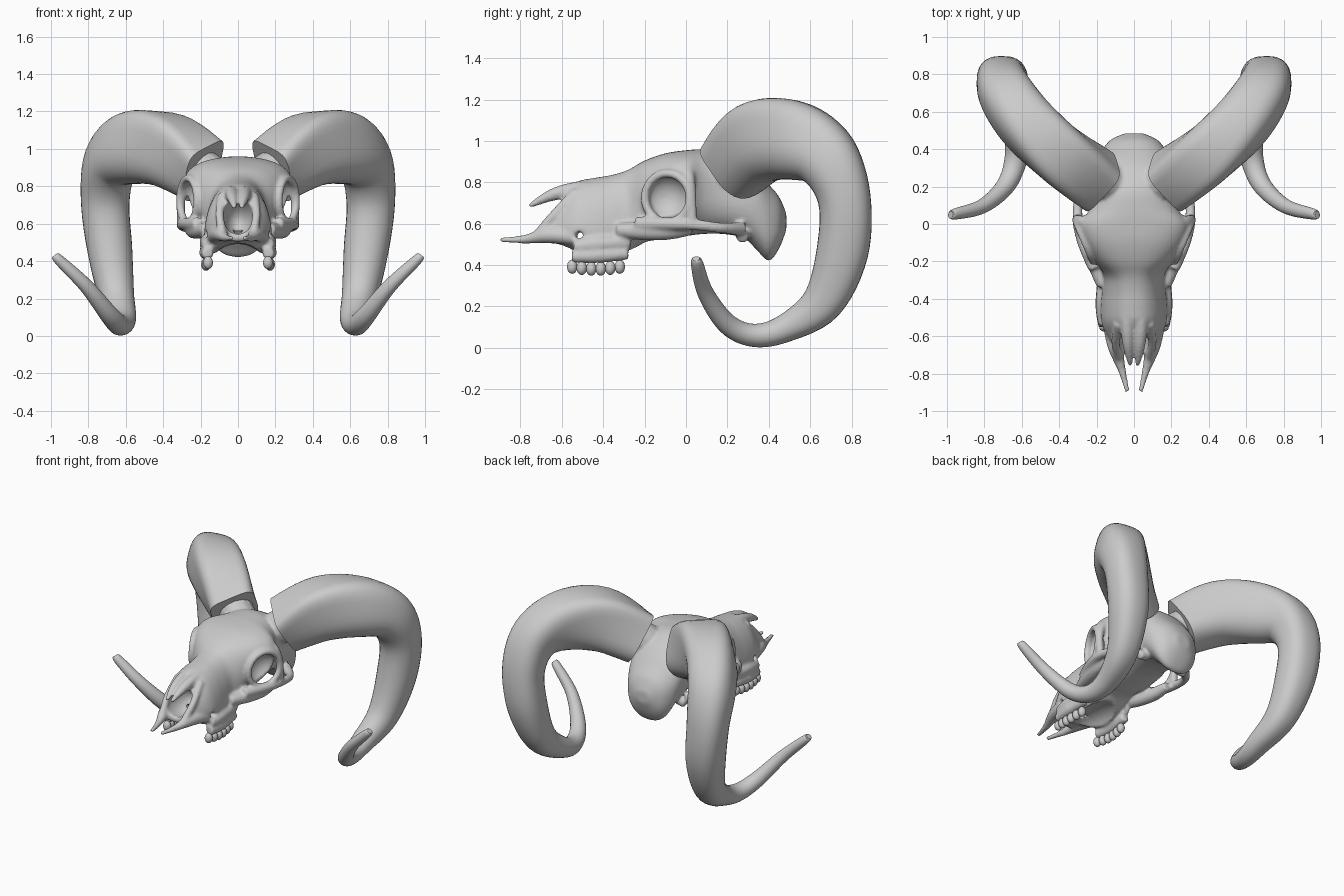
import bpy, bmesh
from math import sin, cos, pi, copysign
from mathutils import Vector, Matrix

if "Cube" in bpy.data.objects:
    bpy.data.objects.remove(bpy.data.objects["Cube"])


def spline(pts, steps):
    """Catmull-Rom through tuples of any length."""
    out, n = [], len(pts)
    for i in range(n - 1):
        a, b, c, d = (pts[max(i - 1, 0)], pts[i], pts[i + 1], pts[min(i + 2, n - 1)])
        for k in range(steps):
            t = k / steps
            out.append([0.5 * (2 * q + (r - p) * t + (2 * p - 5 * q + 4 * r - s) * t * t
                               + (3 * q - p - 3 * r + s) * t ** 3) for p, q, r, s in zip(a, b, c, d)])
    return out + [list(pts[-1])]


def finish(name, bm):
    bmesh.ops.recalc_face_normals(bm, faces=bm.faces)
    me = bpy.data.meshes.new(name)
    bm.to_mesh(me)
    bm.free()
    ob = bpy.data.objects.new(name, me)
    bpy.context.collection.objects.link(ob)
    return ob


def loft(name, rings):
    bm = bmesh.new()
    vs = [[bm.verts.new(p) for p in r] for r in rings]
    n = len(vs[0])
    for a, b in zip(vs, vs[1:]):
        for i in range(n):
            bm.faces.new((a[i], a[(i + 1) % n], b[(i + 1) % n], b[i]))
    bm.faces.new(vs[0])
    bm.faces.new(vs[-1])
    return finish(name, bm)


def sup(t, n):
    c, s = cos(t), sin(t)
    return copysign(abs(c) ** (2 / n), c), copysign(abs(s) ** (2 / n), s)


def tube(name, pts, side, steps=6, sides=14):
    """Round tapered bar along (x, y, z, radius) points."""
    p = spline(pts, steps)
    rings = []
    for i, q in enumerate(p):
        T = (Vector(p[min(i + 1, len(p) - 1)][:3]) - Vector(p[max(i - 1, 0)][:3])).normalized()
        A = T.cross(Vector((0.3, 0.1, 1))).normalized()
        B = T.cross(A)
        ring = [Vector(q[:3]) + (A * cos(2 * pi * k / sides) + B * sin(2 * pi * k / sides)) * q[3]
                for k in range(sides)]
        rings.append([(v.x * side, v.y, v.z) for v in ring])
    return loft(name, rings)


def ball(name, c, r, tilt=0.0):
    bm = bmesh.new()
    bmesh.ops.create_uvsphere(bm, u_segments=28, v_segments=18, radius=1)
    bm.transform(Matrix.Translation(c) @ Matrix.Rotation(tilt, 4, 'X') @ Matrix.Diagonal((*r, 1)))
    return finish(name, bm)


# Skull body: y, top z, bottom z, half width, widening toward the bottom
body = [(-.69, .62, .505, .09, .1), (-.61, .72, .50, .13, .25), (-.53, .80, .45, .165, .25),
        (-.45, .82, .42, .172, .22), (-.36, .835, .42, .165, .2), (-.28, .86, .45, .16, .12),
        (-.20, .905, .51, .205, -.1), (-.10, .94, .525, .26, -.2), (0, .955, .54, .275, -.25),
        (.08, .96, .55, .23, -.15), (.18, .955, .55, .205, 0), (.28, .91, .53, .20, 0),
        (.34, .86, .475, .19, -.1), (.40, .79, .42, .165, -.1), (.45, .73, .48, .125, 0),
        (.485, .65, .57, .05, 0)]
rings = []
for y, zt, zb, w, k in spline(body, 4):
    ring = []
    for i in range(48):
        u, v = sup(2 * pi * i / 48, 2.4)
        ring.append((w * u * (1 - k * v), y, (zt + zb) / 2 + v * (zt - zb) / 2))
    rings.append(ring)
skull = loft("skull", rings)

# Openings: nose, palate, foramen, eye sockets, temporal hollows
cutters = [ball("nose_cut", (0, -.665, .65), (.085, .18, .105), -.3),
           ball("palate_cut", (0, -.43, .40), (.125, .33, .11)),
           ball("foramen_cut", (0, -.515, .535), (1, .022, .028))]
for s in (1, -1):
    cutters.append(ball("socket_cut", (.297 * s, -.103, .725), (.118, .118, .118)))
    cutters.append(ball("temple_cut", (.315 * s, .125, .675), (.105, .09, .085)))
bpy.context.view_layer.objects.active = skull
for c in cutters:
    m = skull.modifiers.new("cut", 'BOOLEAN')
    m.operation = 'DIFFERENCE'
    m.object = c
    bpy.ops.object.modifier_apply(modifier=m.name)
    bpy.data.objects.remove(c)

# Added bones on both sides
bones = {
    "nasal_bone": [(.04, -.40, .772, .04), (.036, -.53, .765, .039), (.031, -.65, .738, .03), (.019, -.758, .685, .012)],
    "front_prong": [(.13, -.53, .535, .04), (.10, -.66, .545, .04), (.065, -.78, .525, .022), (.035, -.898, .522, .013)],
    "nose_edge": [(.085, -.71, .56, .022), (.098, -.63, .65, .024), (.085, -.53, .755, .024)],
    "tooth_ridge": [(.16, -.55, .442, .032), (.172, -.43, .445, .036), (.165, -.28, .455, .03)],
    "upper_ridge": [(.155, -.54, .49, .036), (.165, -.43, .50, .042), (.155, -.27, .51, .036)],
    "cheek_bone": [(.165, -.33, .57, .035), (.205, -.21, .565, .045), (.24, -.08, .565, .043),
                   (.25, .03, .575, .03)],
    "cheek_arch": [(.21, -.24, .60, .035), (.275, -.09, .60, .032), (.302, .04, .595, .028),
                   (.28, .17, .58, .026), (.18, .27, .575, .035)],
    "brow_bar": [(.2, .0, .86, .05), (.27, .01, .82, .035), (.303, .025, .74, .025), (.303, .03, .62, .025)],
    "ear_tube": [(.12, .27, .56, .04), (.19, .275, .53, .028)],
    "horn_core": [(.08, .19, .82, .10), (.2, .25, .89, .115), (.36, .35, .97, .10)],
}
parts = []
for s in (1, -1):
    for name, pts in bones.items():
        parts.append(tube(name, pts, s))
    # Eye socket rim
    rim = []
    for i in range(33):
        a = 2 * pi * i / 32
        C = Vector((.265 + .046 * cos(a), -.09 + .108 * cos(a), .725 + .118 * sin(a)))
        R = Vector((.39 * cos(a), .92 * cos(a), sin(a)))
        N = Vector((.92, -.39, 0))
        rim.append([((p.x) * s, p.y, p.z) for p in
                    (C + (R * cos(b * pi / 5) + N * sin(b * pi / 5)) * .022 for b in range(10))])
    parts.append(loft("socket_rim", rim))

# Fuse the bones into one smooth skull
for ob in parts + [skull]:
    ob.select_set(True)
bpy.context.view_layer.objects.active = skull
bpy.ops.object.join()
m = skull.modifiers.new("fuse", 'REMESH')
m.mode = 'VOXEL'
m.voxel_size = .009
m.use_smooth_shade = True
m = skull.modifiers.new("soften", 'SMOOTH')
m.factor = .5
m.iterations = 10

# Cheek teeth
for s in (1, -1):
    for i in range(6):
        y = -.55 + .046 * i
        tooth = ball("tooth", (s * (.16 + .012 * sin(i * pi / 5)), y, .392 - .01 * sin(i * pi / 5)), (.026, .025, .034))
        tooth.data.shade_smooth()

# Horns: x, y, z, half depth, half width, boxiness
path = [(.19, .24, .875, .17, .15, 5), (.39, .37, .993, .195, .16, 4.5), (.57, .53, 1.0, .19, .155, 3.2),
        (.68, .68, .915, .157, .145, 2.7), (.71, .765, .72, .128, .13, 2.6), (.685, .755, .46, .125, .12, 2.5),
        (.65, .66, .22, .10, .095, 2.4), (.62, .48, .095, .068, .075, 2.2), (.635, .33, .06, .056, .06, 2),
        (.69, .20, .115, .05, .05, 2), (.81, .095, .265, .04, .038, 2), (.955, .054, .405, .03, .028, 2),
        (.98, .05, .432, .016, .016, 2)]
p = spline(path, 6)
for s, name in ((1, "right_horn"), (-1, "left_horn")):
    rings = []
    for i, (x, y, z, a, b, n) in enumerate(p):
        T = (Vector(p[min(i + 1, len(p) - 1)][:3]) - Vector(p[max(i - 1, 0)][:3])).normalized()
        O = Vector((0, y - .4, z - .55))
        O = (O - T * O.dot(T)).normalized()
        W = T.cross(O)
        ring = []
        for k in range(32):
            t = 2 * pi * k / 32
            u, v = sup(t, n if cos(t) > 0 else 2 + (n - 2) * .2)
            q = Vector((x, y, z)) + O * a * u + W * b * v
            ring.append((q.x * s, q.y, q.z))
        rings.append(ring)
    horn = loft(name, rings)
    bpy.ops.object.select_all(action='DESELECT')
    horn.select_set(True)
    bpy.context.view_layer.objects.active = horn
    bpy.ops.object.shade_smooth_by_angle(angle=.7)
